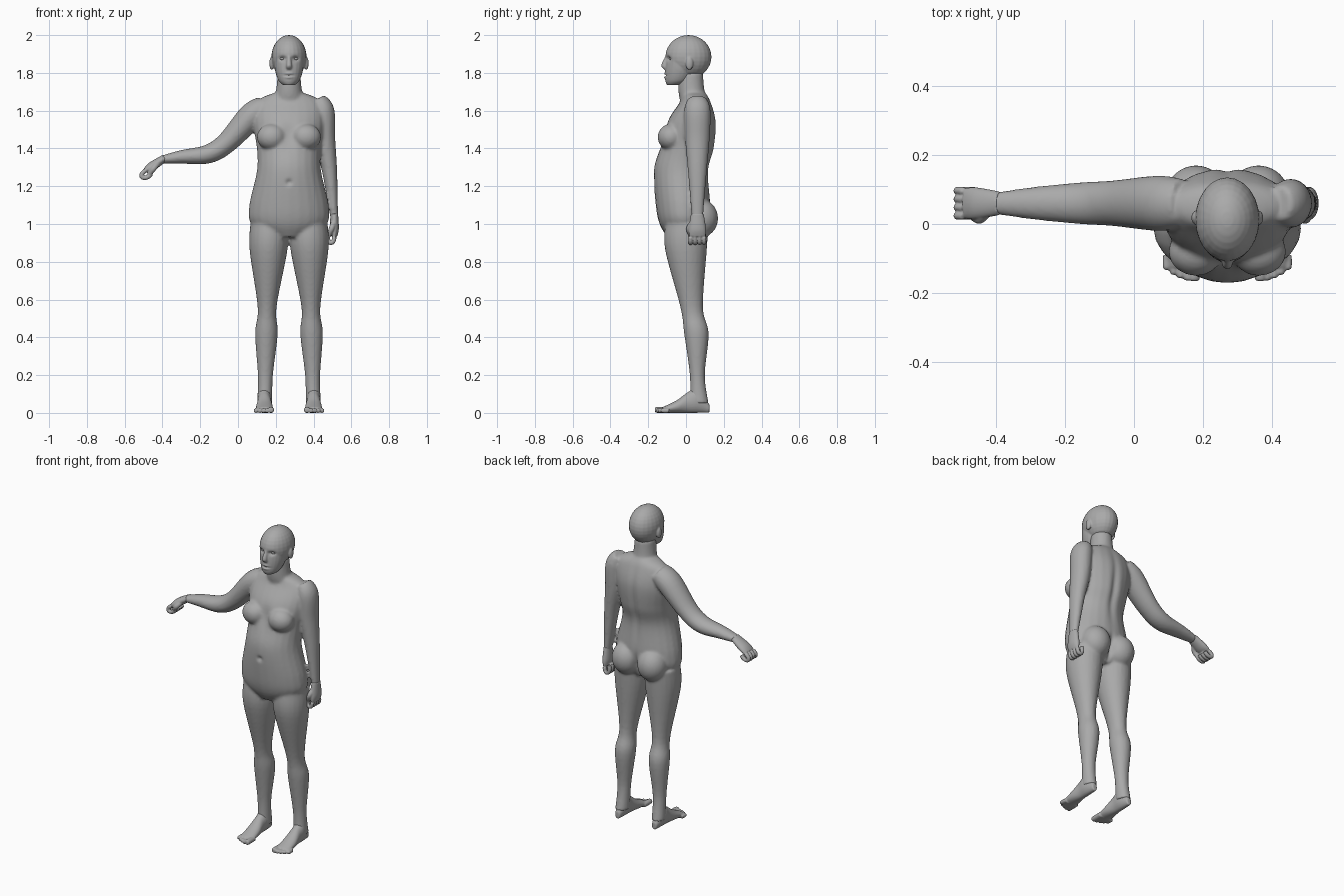
import bpy, bmesh, math
from mathutils import Vector, Matrix

default_cube = bpy.data.objects.get("Cube")
if default_cube:
    bpy.data.objects.remove(default_cube)

MIDDLE = 0.27                  # body centre line
ARM_Y = 0.06                   # both arms hang in this plane
X, Y, Z = Vector((1, 0, 0)), Vector((0, 1, 0)), Vector((0, 0, 1))
SIDES = {"right": -1, "left": 1}

grey = bpy.data.materials.new("plain_grey")
grey.use_nodes = True
tone = (0.4, 0.4, 0.4, 1)
grey.diffuse_color = tone
grey.node_tree.nodes["Principled BSDF"].inputs["Base Color"].default_value = tone


def spline(rows, steps=6):
    """Catmull-Rom resampling of rows of numbers."""
    rows = [Vector(row) for row in rows]
    padded = [rows[0], *rows, rows[-1]]
    result = []
    for before, start, end, after in zip(padded, padded[1:], padded[2:], padded[3:]):
        for step in range(steps):
            t = step / steps
            leave, arrive = (end - before) / 2, (after - start) / 2
            bend = (end - start) * 3 - leave * 2 - arrive
            twist = (start - end) * 2 + leave + arrive
            result.append(start + (leave + (bend + twist * t) * t) * t)
    return result + [rows[-1]]


def loft(bm, rows, across=Y, side=None, segments=24):
    """Closed skin over rings of (x, y, z, radius along side, radius along across)."""
    rows = spline(rows)
    centres = [row.to_3d() if len(row) == 3 else Vector(row[:3]) for row in rows]
    rings = []
    for i, row in enumerate(rows):
        tangent = centres[min(i + 1, len(rows) - 1)] - centres[max(i - 1, 0)]
        outward = side or across.cross(tangent).normalized()
        ring = []
        for k in range(segments):
            angle = math.tau * k / segments
            offset = outward * math.cos(angle) * row[3] + across * math.sin(angle) * row[4]
            ring.append(bm.verts.new(centres[i] + offset))
        rings.append(ring)
    for lower, upper in zip(rings, rings[1:]):
        for k in range(segments):
            bm.faces.new((lower[k - 1], lower[k], upper[k], upper[k - 1]))
    bm.faces.new(rings[0])
    bm.faces.new(rings[-1])


def stack(bm, rows, centre_at=lambda z: MIDDLE):
    """Upright loft over rows of (height, half width, front, back)."""
    loft(bm, [(centre_at(z), (front + back) / 2, z, width, (back - front) / 2)
              for z, width, front, back in rows], side=X)


def arm(bm, rows):
    """Limb over rows of (x, height, radius), a little deeper than it is thick."""
    loft(bm, [(x, ARM_Y, z, radius, radius + .01) for x, z, radius in rows])


def blob(bm, centre, size):
    place = Matrix.Translation(centre) @ Matrix.Diagonal((*size, 1))
    bmesh.ops.create_uvsphere(bm, u_segments=24, v_segments=16, radius=1, matrix=place)


def finish(name, bm, voxel, dents=()):
    """Fuse the pieces into one skin, then press soft dents of (centre, size, depth)."""
    bmesh.ops.recalc_face_normals(bm, faces=bm.faces)
    mesh = bpy.data.meshes.new(name)
    bm.to_mesh(mesh)
    bm.free()
    part = bpy.data.objects.new(name, mesh)
    bpy.context.collection.objects.link(part)
    fuse = part.modifiers.new("fuse", 'REMESH')
    fuse.mode, fuse.voxel_size = 'VOXEL', voxel
    soften = part.modifiers.new("soften", 'SMOOTH')
    soften.iterations = 3
    graph = bpy.context.evaluated_depsgraph_get()
    skin = bpy.data.meshes.new_from_object(part.evaluated_get(graph))
    part.modifiers.clear()
    part.data = skin
    for centre, size, depth in dents:
        for vert in skin.vertices:
            distance = sum(((p - c) / s) ** 2 for p, c, s in zip(vert.co, centre, size))
            vert.co.y += depth * math.exp(-distance)
    skin.materials.clear()
    skin.materials.append(grey)
    skin.polygons.foreach_set("use_smooth", [True] * len(skin.polygons))
    skin.update()


# Body: trunk, neck, legs and arms
bm = bmesh.new()
stack(bm, [(.93, .1, -.1, .08), (1, .2, -.14, .12), (1.1, .21, -.16, .13),
           (1.28, .17, -.17, .12), (1.4, .17, -.14, .15), (1.54, .19, -.1, .16),
           (1.65, .17, -.03, .13), (1.7, .06, -.02, .1)])
stack(bm, [(1.6, .1, -.02, .13), (1.7, .07, -.04, .1), (1.8, .06, -.04, .09)])
for sign in SIDES.values():
    stack(bm, [(1, .1, -.11, .12), (.86, .1, -.11, .11), (.56, .05, -.03, .09),
               (.42, .06, -.01, .12), (.2, .04, .02, .1), (.05, .04, .02, .12)],
          lambda z: MIDDLE + sign * (.13 - z / 40))
    blob(bm, (MIDDLE + sign * .09, -.08, 1.46), (.08, .07, .07))   # chest
    blob(bm, (MIDDLE + sign * .09, .08, 1.03), (.09, .09, .1))     # seat
arm(bm, [(.42, 1.66, .04), (.45, 1.6, .06), (.46, 1.45, .055), (.485, 1.28, .04),
         (.51, 1.03, .02)])
arm(bm, [(.14, 1.62, .06), (.07, 1.57, .07), (-.06, 1.43, .056), (-.16, 1.37, .05),
         (-.3, 1.355, .036), (-.41, 1.34, .02)])
finish("body", bm, .009, [
    ((MIDDLE, -.17, 1.22), (.014, .03, .014), .014),     # navel
    ((MIDDLE, .14, 1.4), (.02, .06, .2), -.014),         # spine
    ((MIDDLE, .15, 1), (.014, .07, .07), -.03),          # seat cleft
    ((MIDDLE, -.13, 1.47), (.03, .06, .07), .012)])      # breastbone

# Head: skull, face, nose and ears
bm = bmesh.new()
blob(bm, (MIDDLE, .013, 1.885), (.093, .122, .115))
stack(bm, [(1.735, .03, -.1, -.03), (1.76, .056, -.11, .02), (1.82, .075, -.11, .05),
           (1.9, .08, -.1, .05)])
loft(bm, [(MIDDLE, -.1, 1.89, .009, .01), (MIDDLE, -.114, 1.84, .015, .017),
          (MIDDLE, -.106, 1.82, .014, .012)], side=X)
dents = [((MIDDLE, -.11, 1.786), (.026, .03, .005), .007),     # mouth
         ((MIDDLE, -.11, 1.776), (.018, .02, .006), -.006),    # lower lip
         ((MIDDLE, -.11, 1.796), (.018, .02, .006), -.005)]    # upper lip
for sign in SIDES.values():
    blob(bm, (MIDDLE + sign * .092, .018, 1.85), (.012, .02, .035))
    dents.append(((MIDDLE + sign * .035, -.1, 1.876), (.02, .03, .012), .016))   # eye socket
finish("head", bm, .0045, dents)


def eye(name, sign):
    bm = bmesh.new()
    blob(bm, (MIDDLE + sign * .035, -.078, 1.876), (.015, .012, .009))
    finish(name, bm, .003)


def hand(name, wrist, along, curl):
    """Palm, four curled fingers and a thumb, laid out from the wrist."""
    wrist, along, curl = Vector(wrist), Vector(along).normalized(), Vector(curl).normalized()

    def ring(reach, spread, bend, thick, wide):
        return (*(wrist + along * reach + Y * spread + curl * bend), thick, wide)

    bm = bmesh.new()
    loft(bm, [ring(-.02, 0, 0, .02, .034), ring(.06, 0, 0, .024, .046), ring(.1, 0, 0, .015, .044)])
    for finger in range(4):
        spread = .036 - .024 * finger
        turns = [math.pi * k / 4 for k in range(6)]
        loft(bm, [ring(.105 + .03 * math.sin(t), spread, .018 - .018 * math.cos(t), .012, .012)
                  for t in turns], segments=12)
    loft(bm, [ring(.015, -.02, 0, .015, .015), ring(.06, -.045, .015, .015, .015),
              ring(.11, -.03, .035, .01, .01)], segments=12)
    finish(name, bm, .004)


def foot(name, sign):
    """Heel-to-ball loft over rows of (y, half width, height), with five toes."""
    bm = bmesh.new()
    sole = [(.124, .016, .045), (.06, .036, .13), (.01, .036, .11), (-.05, .044, .066),
            (-.125, .046, .03)]
    loft(bm, [(MIDDLE + sign * .13, y, height / 2, width, height / 2)
              for y, width, height in sole], across=Z, side=X)
    for toe in range(5):
        x = MIDDLE + sign * (.095 + .02 * toe)
        radius = .012 if toe else .016
        tip = -.155 + .002 * toe * toe
        loft(bm, [(x, y, radius, radius * scale, radius * scale)
                  for y, scale in ((-.09, 1), (tip, 1), (tip - .01, .6))],
             across=Z, side=X, segments=12)
    finish(name, bm, .0045)


for side_name, sign in SIDES.items():
    eye(side_name + "_eye", sign)
    foot(side_name + "_foot", sign)
hand("left_hand", (.51, ARM_Y, 1.035), -Z, -X)
hand("right_hand", (-.405, ARM_Y, 1.338), (-.84, 0, -.54), (.54, 0, -.84))
